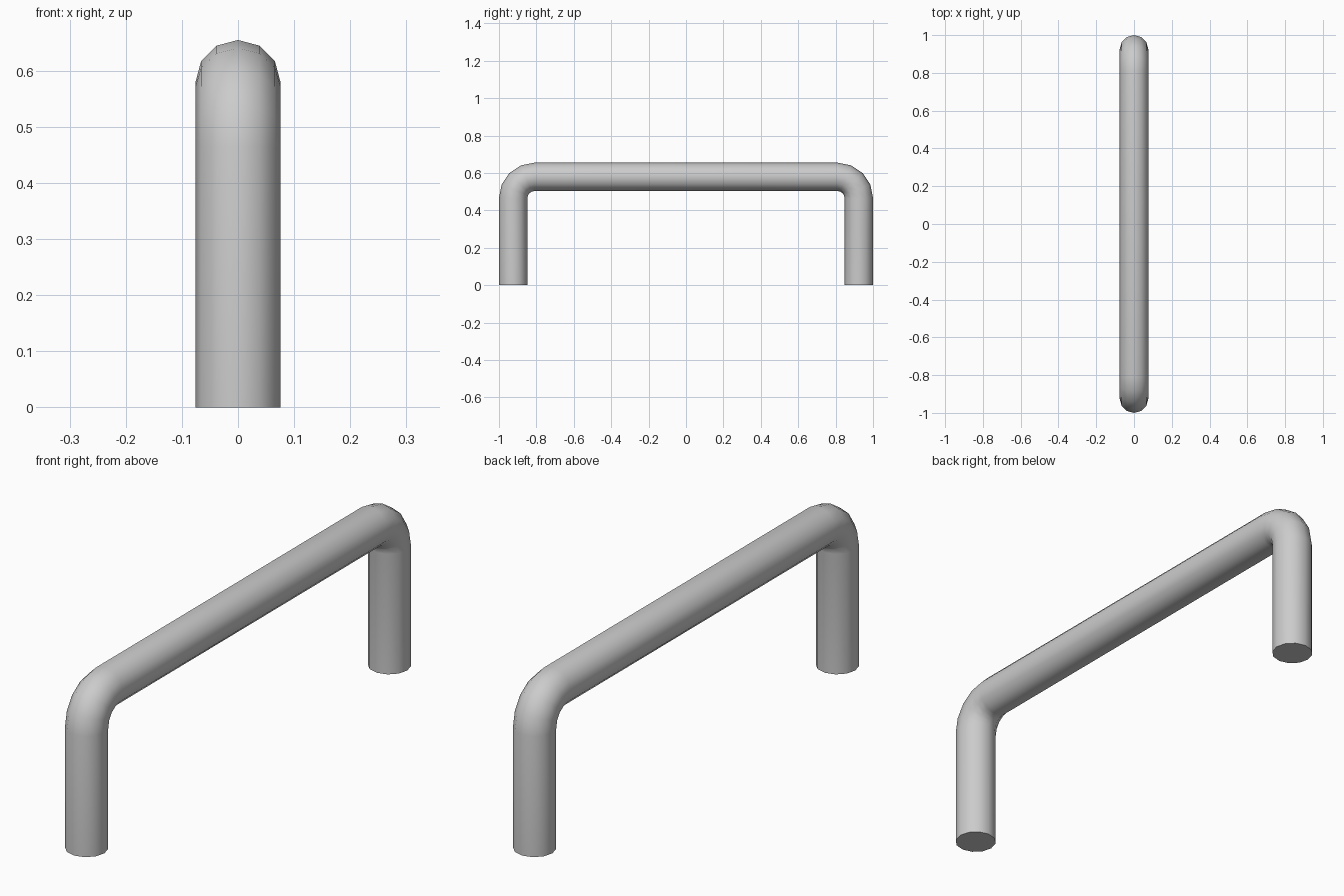
import bpy, bmesh
from math import sin, cos, pi, radians
from mathutils import Vector

if "Cube" in bpy.data.objects:
    bpy.data.objects.remove(bpy.data.objects["Cube"])

R = 0.076            # tube radius
SIDES = 12
BEND = 0.114         # centreline bend radius
STEPS = 4            # segments per bend
Y, Z = 1.0 - R, 0.655 - R   # leg and grip centrelines

# Path stations: (y, z, angle of travel in the YZ plane)
path = [(-Y, 0.0, pi / 2)]
for i in range(STEPS + 1):
    a = pi / 2 * i / STEPS
    path.append((-Y + BEND - BEND * cos(a), Z - BEND + BEND * sin(a), pi / 2 - a))
path += [(-y, z, -a) for y, z, a in reversed(path)]

# Sweep the round section along the path
bm = bmesh.new()
rings = []
for y, z, a in path:
    normal = Vector((0, -sin(a), cos(a)))
    rings.append([bm.verts.new(Vector((0, y, z)) + Vector((R * cos(t), 0, 0)) + normal * R * sin(t))
                  for t in (2 * pi * k / SIDES for k in range(SIDES))])
for r0, r1 in zip(rings, rings[1:]):
    for k in range(SIDES):
        n = (k + 1) % SIDES
        bm.faces.new((r0[k], r0[n], r1[n], r1[k]))

# Flat feet
bm.faces.new(rings[0])
bm.faces.new(rings[-1])
bmesh.ops.recalc_face_normals(bm, faces=bm.faces)

mesh = bpy.data.meshes.new("bar_handle")
bm.to_mesh(mesh)
bm.free()
handle = bpy.data.objects.new("bar_handle", mesh)
bpy.context.collection.objects.link(handle)
bpy.context.view_layer.objects.active = handle
handle.select_set(True)
bpy.ops.object.shade_smooth_by_angle(angle=radians(40))
